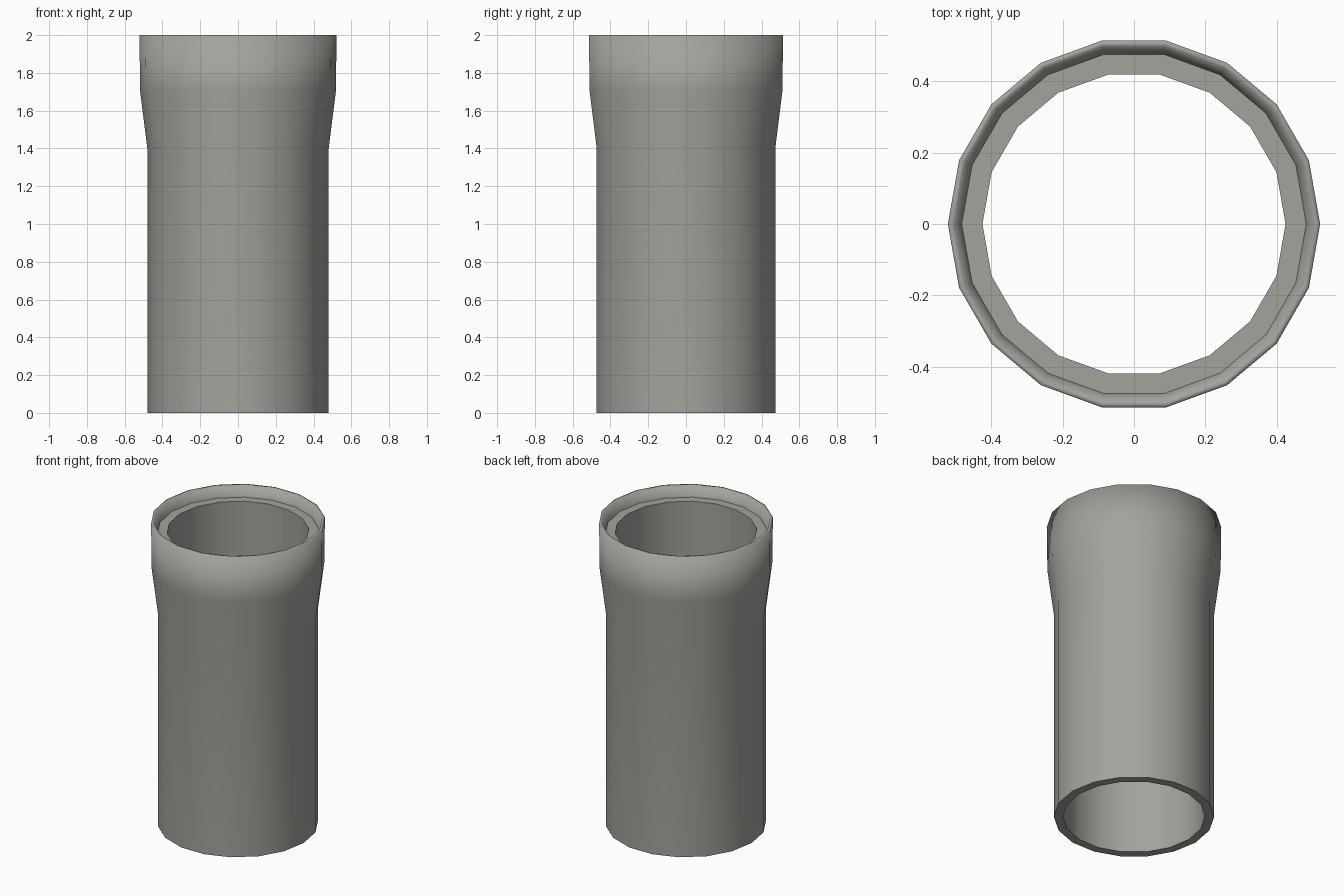
import bpy, bmesh, math

if "Cube" in bpy.data.objects:
    bpy.data.objects.remove(bpy.data.objects["Cube"])

SIDES = 18
# closed pipe profile (radius, height), going up outside and down inside
profile = [(0.48, 0.0), (0.48, 1.4), (0.518, 1.7), (0.522, 2.0), (0.505, 2.0),
           (0.483, 1.93), (0.425, 1.93), (0.425, 0.0)]
SHARP_RINGS = {0, 5, 6, 7}   # bottom lips and ledge edges

mat = bpy.data.materials.new("warm_grey")
mat.diffuse_color = (0.36, 0.37, 0.335, 1)
mat.use_nodes = True
mat.node_tree.nodes["Principled BSDF"].inputs["Base Color"].default_value = mat.diffuse_color

# lathe the pipe with its flared socket
bm = bmesh.new()
rings = []
for r, z in profile:
    rings.append([bm.verts.new((r * math.cos(2 * math.pi * i / SIDES),
                                r * math.sin(2 * math.pi * i / SIDES), z))
                  for i in range(SIDES)])
n = len(profile)
for k in range(n):
    a, b = rings[k], rings[(k + 1) % n]
    for i in range(SIDES):
        j = (i + 1) % SIDES
        f = bm.faces.new((a[i], a[j], b[j], b[i]))
        f.smooth = True
for k in SHARP_RINGS:
    for i in range(SIDES):
        bm.edges.get((rings[k][i], rings[k][(i + 1) % SIDES])).smooth = False
bmesh.ops.recalc_face_normals(bm, faces=bm.faces)

mesh = bpy.data.meshes.new("socket_pipe")
bm.to_mesh(mesh)
bm.free()
mesh.materials.append(mat)
obj = bpy.data.objects.new("socket_pipe", mesh)
bpy.context.collection.objects.link(obj)
